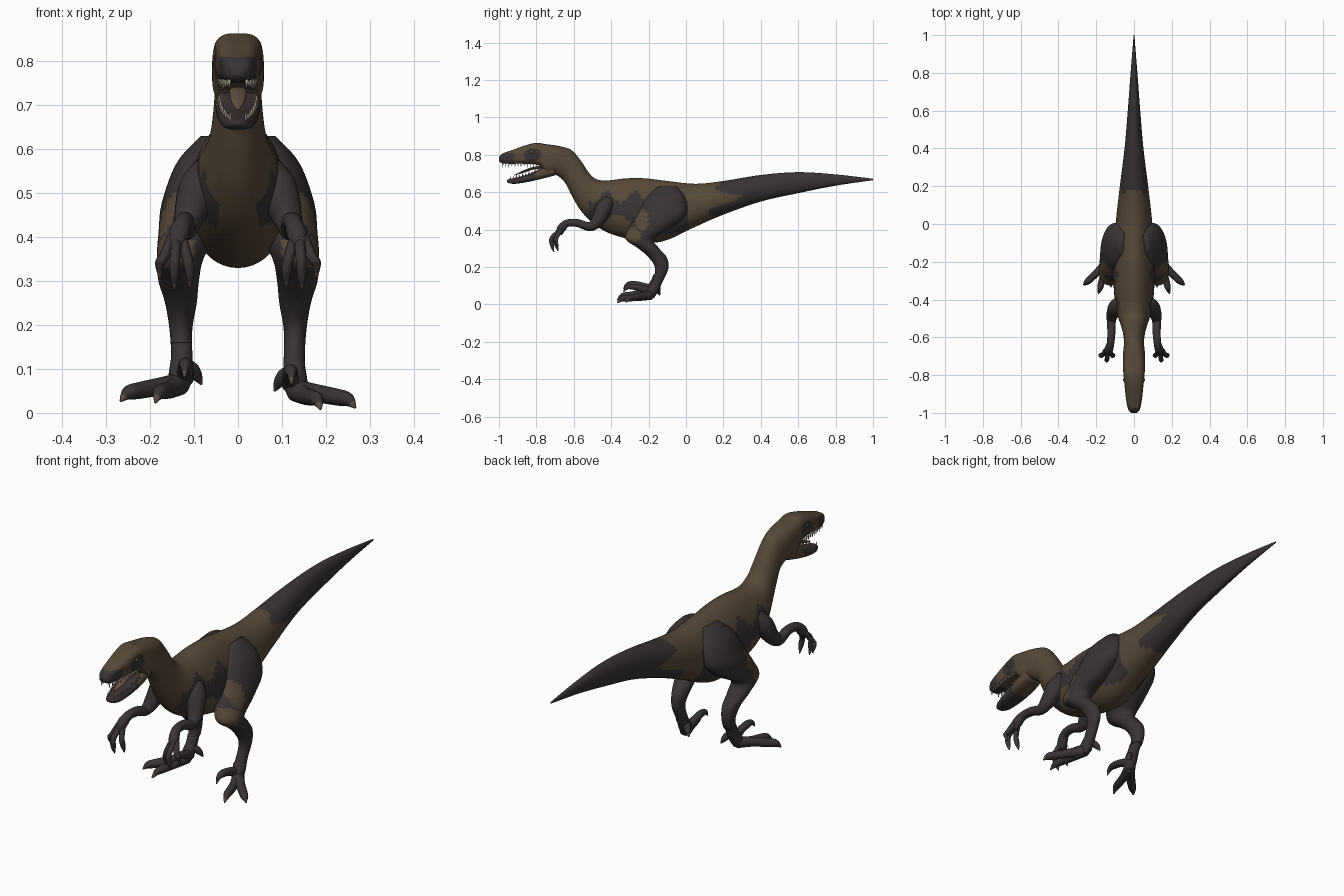
import bpy, bmesh, math
from mathutils import Vector

if "Cube" in bpy.data.objects:
    bpy.data.objects.remove(bpy.data.objects["Cube"])

COLOURS = {
    "brown_hide": (0.095, 0.066, 0.039),
    "dark_hide": (0.041, 0.033, 0.034),
    "claw_tan": (0.11, 0.075, 0.058),
    "tooth_ivory": (0.36, 0.32, 0.26),
    "tongue_tan": (0.14, 0.09, 0.06),
    "mouth_dark": (0.045, 0.03, 0.033),
    "eye_olive": (0.09, 0.075, 0.025),
}
MATS = {}
for key, rgb in COLOURS.items():
    MATS[key] = bpy.data.materials.new(key)
    MATS[key].diffuse_color = (*rgb, 1)


def finish(name, bm, names):
    bmesh.ops.recalc_face_normals(bm, faces=bm.faces[:])
    me = bpy.data.meshes.new(name)
    for f in bm.faces:
        f.smooth = True
    bm.to_mesh(me)
    bm.free()
    for n in names:
        me.materials.append(MATS[n])
    ob = bpy.data.objects.new(name, me)
    bpy.context.collection.objects.link(ob)
    return ob


def resample(rows, steps):
    """Smooth curve through rows of numbers."""
    out = []
    last = len(rows) - 1
    for i in range(last):
        a, b, c, d = (rows[max(i - 1, 0)], rows[i], rows[i + 1], rows[min(i + 2, last)])
        for k in range(steps):
            t = k / steps
            out.append([0.5 * (2 * q + (r - p) * t + (2 * p - 5 * q + 4 * r - s) * t * t
                               + (3 * q - p - 3 * r + s) * t ** 3)
                        for p, q, r, s in zip(a, b, c, d)])
    return out + [list(rows[-1])]


def loft(name, rings, rule):
    """Skin closed rings; rule(centre, fraction) names each face's colour."""
    bm = bmesh.new()
    names = []

    def paint(face, frac):
        n = rule(face.calc_center_median(), frac)
        if n not in names:
            names.append(n)
        face.material_index = names.index(n)

    vs = [[bm.verts.new(p) for p in r] for r in rings]
    n = len(vs[0])
    for i in range(len(vs) - 1):
        for j in range(n):
            k = (j + 1) % n
            paint(bm.faces.new((vs[i][j], vs[i][k], vs[i + 1][k], vs[i + 1][j])),
                  (i + 0.5) / (len(vs) - 1))
    paint(bm.faces.new(vs[0]), 0)
    paint(bm.faces.new(vs[-1]), 1)
    return finish(name, bm, names)


def tube(name, pts, side, rule, flat=1.0, n=14):
    """Round limb along points (x, y, z, radius), mirrored by side."""
    pts = resample(pts, 6)
    pos = [Vector((p[0] * side, p[1], p[2])) for p in pts]
    rings = []
    for i, p in enumerate(pos):
        d = (pos[min(i + 1, len(pos) - 1)] - pos[max(i - 1, 0)]).normalized()
        u = Vector((1, 0, 0))
        u = (u - d * u.dot(d)).normalized()
        v = d.cross(u)
        r = max(pts[i][3], 0.001)
        rings.append([p + u * r * math.cos(a) + v * r * flat * math.sin(a)
                      for a in (2 * math.pi * j / n for j in range(n))])
    return loft(name, rings, rule)


def spow(v, p):
    return math.copysign(abs(v) ** p, v)


def spot(a, b, ca, cb, ra, rb):
    return ((a - ca) / ra) ** 2 + ((b - cb) / rb) ** 2 < 1


# Body, neck, upper head and tail: top y, top z, bottom y, bottom z, half width
BODY = [
    (1.0, .672, 1.0, .664, .002), (.8, .695, .8, .635, .018), (.6, .707, .6, .595, .033),
    (.4, .692, .4, .55, .05), (.2, .66, .2, .48, .075), (.05, .645, .05, .415, .092),
    (-.1, .66, -.1, .345, .105), (-.22, .674, -.2, .33, .11), (-.32, .674, -.31, .35, .108),
    (-.42, .663, -.42, .385, .1), (-.48, .67, -.5, .435, .085), (-.52, .705, -.565, .505, .067),
    (-.56, .765, -.61, .58, .057), (-.61, .823, -.65, .655, .053), (-.67, .845, -.7, .695, .058),
    (-.75, .857, -.745, .70, .059), (-.8, .864, -.79, .745, .056), (-.86, .85, -.87, .752, .049),
    (-.93, .825, -.94, .752, .041), (-.98, .807, -.985, .756, .03), (-1.0, .787, -1.0, .767, .014),
]


def body_rule(c, f):
    x, y, z = abs(c.x), c.y, c.z
    if y > .98:
        return "brown_hide"
    if y > .1:      # ragged start of the dark tail
        edge = .15 + .14 * math.exp(-((z - .58) / .03) ** 2) + .03 * math.sin(z * 60)
        return "dark_hide" if y > edge else "brown_hide"
    if y < -.7:     # muzzle and eye patches
        if (y < -.92 and z < .81) or spot(y, z, -.82, .80, .045, .035):
            return "dark_hide"
        return "brown_hide"
    if -.52 < y < .02 and x > .045:   # flank blotches
        top = .575 + .03 * math.sin((y + .46) * 42) - max(0, y + .1) * .3
        low = .45 + .03 * math.sin(y * 30)
        if y > -.3:
            low = .38
        if low < z < top:
            return "dark_hide"
    return "brown_hide"


rings = []
for ty, tz, by, bz, w in resample(BODY, 8):
    head = min(max((-ty - .6) / .15, 0), 1)
    torso = min(max(1 - abs(ty + .15) / .45, 0), 1)
    p = 1 - .36 * head
    ring = []
    for j in range(48):
        a = 2 * math.pi * j / 48
        s, c = math.sin(a), math.cos(a)
        k = (1 + spow(c, p)) / 2
        ring.append((max(w, .001) * spow(s, p) * (1 - .18 * torso * c),
                     by + (ty - by) * k, bz + (tz - bz) * k))
    rings.append(ring)
loft("body", rings, body_rule)

# Lower jaw: y, top z, bottom z, half width
JAW = [(-.70, .765, .69, .046), (-.77, .73, .672, .051), (-.84, .697, .656, .046),
       (-.91, .678, .645, .036), (-.945, .67, .648, .022), (-.957, .665, .656, .008)]
rings = []
for y, zt, zb, w in resample(JAW, 6):
    rings.append([(w * spow(math.sin(a), .7), y,
                   (zt + zb) / 2 + (zt - zb) / 2 * spow(math.cos(a), .7))
                  for a in (2 * math.pi * j / 28 for j in range(28))])


def jaw_rule(c, f):
    top = .73 + (c.y + .77) * .4
    if c.z > top - .008 and abs(c.x) < .036:
        return "mouth_dark"
    return "brown_hide" if c.y > -.8 else "dark_hide"


loft("lower_jaw", rings, jaw_rule)
tube("tongue", [(0, -.75, .738, .02), (0, -.82, .727, .019), (0, -.88, .706, .014),
                (0, -.92, .69, .002)], 1, lambda c, f: "tongue_tan", flat=.4)

# Teeth along both jaws
bm = bmesh.new()


def tooth(x, y, z, tip):
    base = [bm.verts.new((x + .0045 * math.cos(a), y + .0055 * math.sin(a), z))
            for a in (math.tau * j / 6 for j in range(6))]
    apex = bm.verts.new((x * .97, y, z + tip))
    bm.faces.new(base)
    for j in range(6):
        bm.faces.new((base[j], base[(j + 1) % 6], apex))


for s in (-1, 1):
    for i in range(12):
        t = i / 11
        size = .018 + .006 * (i % 2)
        tooth(s * (.044 - .024 * t ** 2), -.8 - .18 * t, .76, -size - .006)
        if i < 10:
            t = i / 9
            tooth(s * (.043 - .025 * t ** 2), -.79 - .15 * t, .713 - .048 * t ** .8, size)
finish("teeth", bm, ["tooth_ivory"])

# Hind legs as stacked level ellipses: x, y, z, radius x, radius y
LEG = [(.06, -.1, .63, .025, .05), (.083, -.11, .57, .056, .105), (.105, -.13, .48, .068, .13),
       (.115, -.19, .41, .066, .115), (.132, -.247, .35, .053, .076), (.135, -.2, .3, .046, .056),
       (.13, -.15, .25, .036, .048), (.13, -.13, .19, .026, .035), (.128, -.155, .12, .024, .029),
       (.13, -.183, .07, .028, .034), (.134, -.195, .035, .02, .025)]
TOES = {
    "outer_toe": [(.135, -.19, .05, .026), (.175, -.235, .045, .021), (.225, -.285, .036, .019),
                  (.25, -.308, .03, .016), (.267, -.322, .012, .003)],
    "middle_toe": [(.135, -.19, .05, .026), (.155, -.25, .038, .02), (.172, -.31, .034, .018),
                   (.18, -.34, .03, .015), (.188, -.368, .009, .003)],
    "raised_toe": [(.122, -.18, .065, .022), (.119, -.235, .085, .018), (.12, -.285, .095, .016),
                   (.121, -.315, .09, .011), (.122, -.335, .066, .002)],
    "hind_claw": [(.12, -.17, .09, .018), (.105, -.158, .085, .016), (.094, -.148, .07, .013),
                  (.083, -.14, .05, .003)],
}
# Arms and fingers: x, y, z, radius
ARM = [(.07, -.41, .56, .03), (.09, -.44, .51, .045), (.112, -.475, .445, .034),
       (.12, -.515, .416, .024), (.12, -.58, .435, .021), (.125, -.635, .434, .02),
       (.134, -.665, .408, .023), (.14, -.68, .378, .018)]
FINGERS = [(.11, -.69, .285), (.145, -.712, .28), (.178, -.69, .305)]


def leg_rule(c, f):
    if abs(c.x) > .1 and (spot(c.y, c.z, -.235, .45, .035, .06)
                          or spot(c.y, c.z, -.29, .37, .05, .04)):
        return "brown_hide"
    return "dark_hide"


def dark(c, f):
    return "dark_hide"


def clawed(c, f):
    return "claw_tan" if f > .86 else "dark_hide"


for s, label in ((1, "right"), (-1, "left")):
    lift = 0 if s > 0 else .015      # the left foot stands a little higher
    rings = [[(s * (x + rx * math.cos(a)), y + ry * math.sin(a), z + (lift if z < .15 else 0))
              for a in (2 * math.pi * j / 32 for j in range(32))]
             for x, y, z, rx, ry in resample(LEG, 8)]
    loft("leg_" + label, rings, leg_rule)
    for name, pts in TOES.items():
        tube(name + "_" + label, [(x, y, z + lift, r) for x, y, z, r in pts], s, clawed)
    tube("arm_" + label, ARM, s, dark, n=20)
    for i, (x, y, z) in enumerate(FINGERS):
        bx = .138 + (x - .14) * .3
        tube(f"finger_{i + 1}_{label}",
             [(bx, -.668, .4, .013), ((bx + x * 2) / 3, y - .005, .355, .012),
              (x, y - .004, z + .035, .011), (x, y + .006, z, .002)], s, clawed, n=10)
    # Eyes
    bm = bmesh.new()
    bmesh.ops.create_uvsphere(bm, u_segments=16, v_segments=10, radius=.011)
    for v in bm.verts:
        v.co = Vector((v.co.x * .6 + s * .051, v.co.y - .825, v.co.z + .815))
    finish("eye_" + label, bm, ["eye_olive"])

for m in bpy.data.materials:
    if m.users and not m.is_grease_pencil:
        m.use_nodes = True
        m.node_tree.nodes["Principled BSDF"].inputs["Base Color"].default_value = m.diffuse_color
